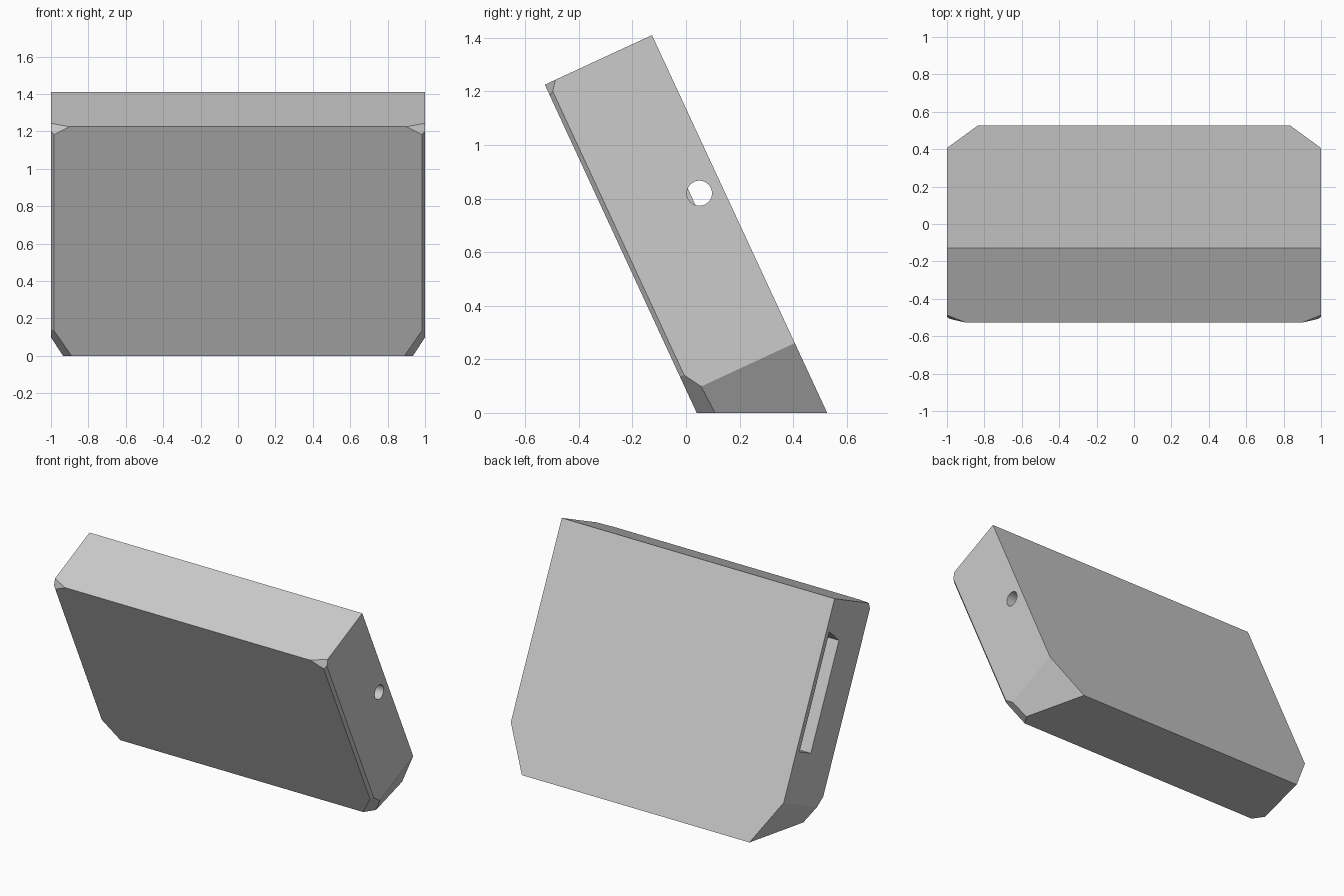
import bpy, bmesh, math
from mathutils import Vector, Matrix

cube = bpy.data.objects.get("Cube")
if cube:
    bpy.data.objects.remove(cube)

# Case directions: U runs up the slope, N runs from the front panel to the back
U = Vector((0, -0.42, 0.907)).normalized()
N = Vector((0, 0.907, 0.42)).normalized()
X = Vector((1, 0, 0))

grey = bpy.data.materials.new("warm_grey_plastic")
grey.use_nodes = True
colour = (0.6, 0.6, 0.6, 1)
grey.diffuse_color = colour
grey.node_tree.nodes["Principled BSDF"].inputs["Base Color"].default_value = colour


def make_object(name, bm):
    bmesh.ops.recalc_face_normals(bm, faces=bm.faces)
    mesh = bpy.data.meshes.new(name)
    bm.to_mesh(mesh)
    bm.free()
    obj = bpy.data.objects.new(name, mesh)
    mesh.materials.append(grey)
    bpy.context.collection.objects.link(obj)
    return obj


def extrude_profile(points, x0, x1):
    """Prism along x from a profile of points in the side plane."""
    bm = bmesh.new()
    face = bm.faces.new([bm.verts.new((x0, p.y, p.z)) for p in points])
    out = bmesh.ops.extrude_face_region(bm, geom=[face])
    bmesh.ops.translate(bm, vec=(x1 - x0, 0, 0),
                        verts=[v for v in out["geom"] if isinstance(v, bmesh.types.BMVert)])
    return bm


def slice_off(bm, point, normal):
    """Cut both lower/upper corners: once as given and once mirrored in x."""
    for side in (1, -1):
        co = Vector((point[0] * side, point[1], point[2]))
        no = Vector((normal[0] * side, normal[1], normal[2]))
        cut = bmesh.ops.bisect_plane(bm, geom=bm.verts[:] + bm.edges[:] + bm.faces[:],
                                     plane_co=co, plane_no=no, clear_outer=True)
        edges = [e for e in cut["geom_cut"] if isinstance(e, bmesh.types.BMEdge)]
        bmesh.ops.holes_fill(bm, edges=edges, sides=0)


def three_point_plane(a, b, c):
    a, b, c = Vector(a), Vector(b), Vector(c)
    no = (b - a).cross(c - a).normalized()
    return a, no if no.x > 0 else -no


# Leaning case with a flat foot
profile = [Vector(p) for p in ((0, -0.527, 1.225), (0, -0.127, 1.41),
                               (0, 0.527, 0), (0, 0.04, 0))]
body = extrude_profile(profile, -1, 1)

# Large lower corner chamfers
slice_off(body, (1, 0.405, 0.26), X * math.cos(math.pi / 6) - U * 0.5)
# Narrow bevels down the front side edges
slice_off(body, X * 0.98 + N * 0.033, (X - N).normalized())
# Bevels at the lower and upper front corners
slice_off(body, *three_point_plane((0.89, 0.04, 0), (0.93, 0.1, 0), (1, 0.055, 0.1)))
slice_off(body, *three_point_plane((0.9, -0.527, 1.225), (1, -0.487, 1.244), (0.98, -0.509, 1.183)))
case = make_object("case", body)


def slot(name, front, back, x0, x1):
    corners = ((0.385, front), (1.085, front), (1.13, back), (0.385, back))
    return make_object(name, extrude_profile([U * u + N * n for u, n in corners], x0, x1))


# Side slot, its narrower inner passage and the cable hole
bore = bmesh.new()
bmesh.ops.create_cone(bore, cap_ends=True, segments=32, radius1=0.047, radius2=0.047, depth=2,
                      matrix=Matrix.Translation((0.18, 0.05, 0.82))
                      @ Matrix.Rotation(math.pi / 2, 4, 'Y'))
cutters = [slot("slot_cutter", 0.312, 0.442, -1.1, -0.88),
           slot("passage_cutter", 0.358, 0.442, -0.9, -0.75),
           make_object("hole_cutter", bore)]
for cutter in cutters:
    cutter.hide_render = True
    mod = case.modifiers.new(cutter.name, 'BOOLEAN')
    mod.operation = 'DIFFERENCE'
    mod.solver = 'EXACT'
    mod.object = cutter

# Bake the cuts and drop the cutters
graph = bpy.context.evaluated_depsgraph_get()
baked = bpy.data.meshes.new_from_object(case.evaluated_get(graph))
case.modifiers.clear()
case.data = baked
for cutter in cutters:
    bpy.data.objects.remove(cutter)

# Smooth the hole wall, keep every other edge sharp
bpy.ops.object.select_all(action='DESELECT')
case.select_set(True)
bpy.context.view_layer.objects.active = case
bpy.ops.object.shade_smooth_by_angle(angle=math.radians(15))
